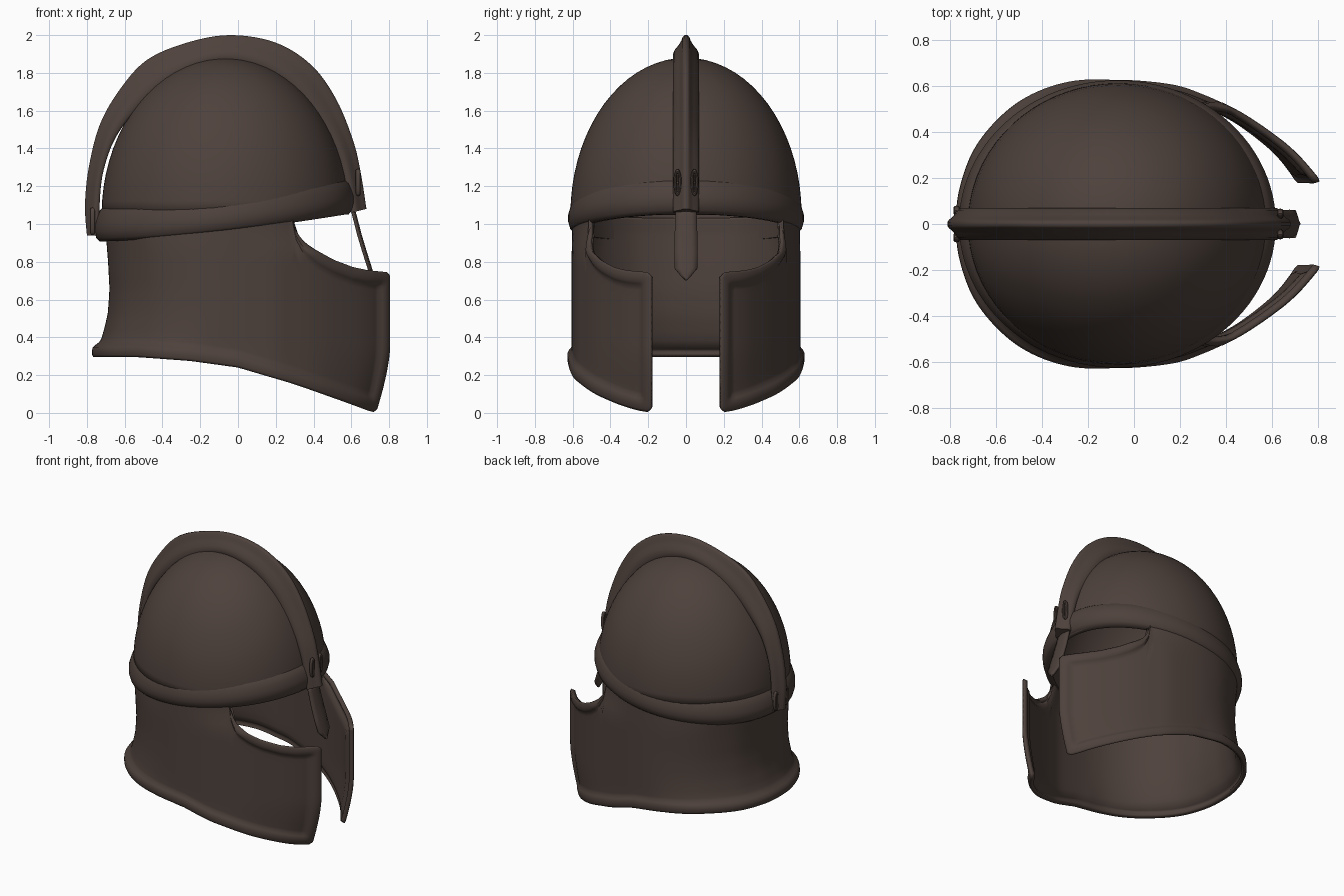
import bpy, bmesh, math
from mathutils import Vector, Matrix

cube = bpy.data.objects.get("Cube")
if cube:
    bpy.data.objects.remove(cube, do_unlink=True)

iron = bpy.data.materials.new("dark_brown_iron")
iron.use_nodes = True
colour = (0.075, 0.053, 0.044, 1)
iron.diffuse_color = colour
iron.node_tree.nodes["Principled BSDF"].inputs["Base Color"].default_value = colour


def spline(points, n):
    """Smooth curve through the points, n steps per span."""
    pts = [Vector(p) for p in points]
    out = []
    for i in range(len(pts) - 1):
        p0, p1, p2 = pts[max(i - 1, 0)], pts[i], pts[i + 1]
        p3 = pts[min(i + 2, len(pts) - 1)]
        for k in range(n):
            t = k / n
            out.append(p1 + (p2 - p0) * (t / 2)
                       + (p0 * 2 - p1 * 5 + p2 * 4 - p3) * (t * t / 2)
                       + (p1 * 3 - p0 - p2 * 3 + p3) * (t ** 3 / 2))
    return out + [pts[-1]]


def clamp(x):
    return max(0, min(1, x))


def lookup(table, x):
    """Linear interpolation in a table of (x, value)."""
    if x <= table[0][0]:
        return table[0][1]
    for (a, va), (b, vb) in zip(table, table[1:]):
        if x <= b:
            return va + (vb - va) * (x - a) / (b - a)
    return table[-1][1]


def finish(name, bm, thickness=0, angle=40):
    mesh = bpy.data.meshes.new(name)
    bm.to_mesh(mesh)
    bm.free()
    mesh.materials.append(iron)
    obj = bpy.data.objects.new(name, mesh)
    bpy.context.collection.objects.link(obj)
    if thickness:
        mod = obj.modifiers.new("thickness", "SOLIDIFY")
        mod.thickness = thickness
        mod.offset = -1
    bpy.ops.object.select_all(action="DESELECT")
    obj.select_set(True)
    bpy.context.view_layer.objects.active = obj
    bpy.ops.object.shade_smooth_by_angle(angle=math.radians(angle))


def loft(name, columns, wrap_u=False, wrap_v=False, caps=False, thickness=0, angle=40):
    """Skin a list of equal-length point columns with quads."""
    bm = bmesh.new()
    g = [[bm.verts.new(p) for p in col] for col in columns]
    nu, nv = len(g), len(g[0])
    for i in range(nu if wrap_u else nu - 1):
        for j in range(nv if wrap_v else nv - 1):
            a, b = g[i], g[(i + 1) % nu]
            k = (j + 1) % nv
            bm.faces.new((a[j], b[j], b[k], a[k]))
    if caps:
        bm.faces.new(g[0])
        bm.faces.new(g[-1])
    if wrap_v:
        bmesh.ops.recalc_face_normals(bm, faces=bm.faces)
    finish(name, bm, thickness, angle)


# Dome: hollow upper half of an ellipsoid
bm = bmesh.new()
bmesh.ops.create_uvsphere(bm, u_segments=72, v_segments=36, radius=1)
bmesh.ops.delete(bm, geom=[v for v in bm.verts if v.co.z < -0.01], context="VERTS")
bmesh.ops.transform(bm, verts=bm.verts, matrix=Matrix.Translation((-0.067, 0, 1.05))
                    @ Matrix.Diagonal((0.655, 0.612, 0.83, 1)))
finish("dome", bm, 0.03)


# Brow band: rounded strip around the dome, rising toward the face
def band_bottom(x):
    return 0.91 + 0.15 * clamp((x + 0.76) / 1.37) ** 1.5


band_profile = [(-0.035, 0), (-0.005, -0.003), (0.014, 0.015), (0.024, 0.05), (0.024, 0.085),
                (0.012, 0.125), (-0.003, 0.16), (-0.03, 0.185)]
band = []
for i in range(96):
    a = math.tau * i / 96
    col = []
    for r, z in band_profile:
        x = -0.072 + (0.664 + r) * math.cos(a)
        col.append((x, (0.60 + r) * math.sin(a), band_bottom(x) + z))
    band.append(col)
loft("brow_band", band, wrap_u=True, wrap_v=True, angle=60)

# Neck and cheek guard: one wrapped plate with a raised border
half = [(0.795, 0.175), (0.7, 0.285), (0.6, 0.37), (0.45, 0.47), (0.3, 0.54), (0.15, 0.587),
        (-0.1, 0.605), (-0.3, 0.575), (-0.48, 0.48), (-0.62, 0.32), (-0.685, 0.15), (-0.7, 0)]
plan = spline(half + [(x, -y) for x, y in half[-2::-1]], 8)
bottom_edge = [(-0.5, 0.295), (-0.25, 0.275), (0, 0.24), (0.25, 0.165), (0.5, 0.085),
               (0.74, 0.012), (0.78, 0.004), (0.795, 0.02)]
eye_edge = [(0.31, 1.04), (0.325, 0.965), (0.36, 0.905), (0.42, 0.855), (0.5, 0.81),
            (0.6, 0.772), (0.68, 0.755), (0.78, 0.745), (0.795, 0.725)]
back_flare = [(0.28, 0.052), (0.34, 0.052), (0.4, 0.02), (0.52, -0.01), (0.65, -0.02),
              (0.8, -0.012), (0.95, 0)]
border = [0, 0.012, 0.03, 0.05, 0.065, 0.08, 0.1]


def raised(d):
    """Height of the border at distance d from an edge."""
    t = clamp((0.085 - d) / 0.035)
    return 0.021 * t * t * (3 - 2 * t) - 0.007 * max(0, 1 - d / 0.015)


run = [0]
for p, q in zip(plan, plan[1:]):
    run.append(run[-1] + (q - p).length)
guard = []
for i, p in enumerate(plan):
    t = plan[min(i + 1, len(plan) - 1)] - plan[max(i - 1, 0)]
    normal = Vector((t.y, -t.x)).normalized()
    side = min(run[i], run[-1] - run[i])
    low = lookup(bottom_edge, p.x)
    face = p.x > 0.31
    high = lookup(eye_edge, p.x) if face else band_bottom(p.x) + 0.12
    mid = [low + 0.1 + (high - low - 0.2) * k / 12 for k in range(1, 12)]
    col = []
    for z in [low + d for d in border] + mid + [high - d for d in reversed(border)]:
        d = min(side, z - low, high - z if face else 1)
        out = raised(d) + lookup(back_flare, z) * clamp((-p.x - 0.1) / 0.6)
        q = p + normal * out
        # draw the top in under the brow band
        reach = math.hypot((q.x + 0.072) / 0.666, q.y / 0.602)
        if p.x < 0.42 and reach > 1:
            k = 1 + (1 / reach - 1) * clamp((z - 0.85) / 0.14)
            q = Vector(((q.x + 0.072) * k - 0.072, q.y * k))
        # draw the lower front corners back
        tuck = 0.075 * max(0, (0.35 - z) / 0.35) ** 1.5 * max(0, (p.x - 0.3) / 0.495)
        col.append((q.x - tuck, q.y, z))
    guard.append(col)
loft("neck_and_cheek_guard", guard, thickness=0.03, angle=50)

# Crest: ridged comb over the dome, given as outer and inner x, z
crest_path = [(-0.8, 0.94, -0.735, 0.94), (-0.81, 1.1, -0.735, 1.1), (-0.79, 1.3, -0.715, 1.28),
              (-0.73, 1.53, -0.65, 1.46), (-0.62, 1.72, -0.535, 1.61), (-0.48, 1.87, -0.39, 1.73),
              (-0.27, 1.96, -0.22, 1.83), (-0.04, 2, -0.04, 1.865), (0.2, 1.96, 0.16, 1.81),
              (0.39, 1.84, 0.315, 1.69), (0.52, 1.66, 0.43, 1.52), (0.61, 1.44, 0.53, 1.35),
              (0.65, 1.27, 0.575, 1.2), (0.68, 1.08, 0.6, 1.06)]
side = [(0.06, -0.03), (0.068, 0.06), (0.069, 0.25), (0.06, 0.42), (0.042, 0.58),
        (0.026, 0.76), (0.018, 0.92), (0.008, 1)]
section = side + [(-y, h) for y, h in reversed(side)]
crest = []
for ox, oz, ix, iz in spline(crest_path, 6):
    crest.append([(ix + (ox - ix) * h, y, iz + (oz - iz) * h) for y, h in section])
loft("crest", crest, wrap_v=True, caps=True, angle=60)

# Nose guard: narrow pointed strip below the brow, as z, x, half width
nose_path = [(0.7, 0.716, 0.004), (0.73, 0.712, 0.032), (0.765, 0.702, 0.06), (0.85, 0.675, 0.062),
             (0.95, 0.645, 0.06), (1.04, 0.622, 0.057), (1.1, 0.605, 0.055)]
nose = [[(x + 0.008 * (1 - abs(s)), s * w, z) for z, x, w in nose_path]
        for s in (-1, -0.5, 0, 0.5, 1)]
loft("nose_guard", nose, thickness=0.016)


# Clasps: oval loops holding both ends of the crest
def clasp(name, x, y, z):
    rings = []
    for i in range(24):
        a = math.tau * i / 24
        rings.append([(x + 0.014 * math.sin(b),
                       y + (0.013 + 0.009 * math.cos(b)) * math.cos(a),
                       z + (0.06 + 0.012 * math.cos(b)) * math.sin(a))
                      for b in (math.tau * k / 8 for k in range(8))])
    loft(name, rings, wrap_u=True, wrap_v=True)


for label, s in (("left", 1), ("right", -1)):
    clasp("front_clasp_" + label, 0.635, s * 0.045, 1.22)
    clasp("back_clasp_" + label, -0.77, s * 0.058, 1.015)
